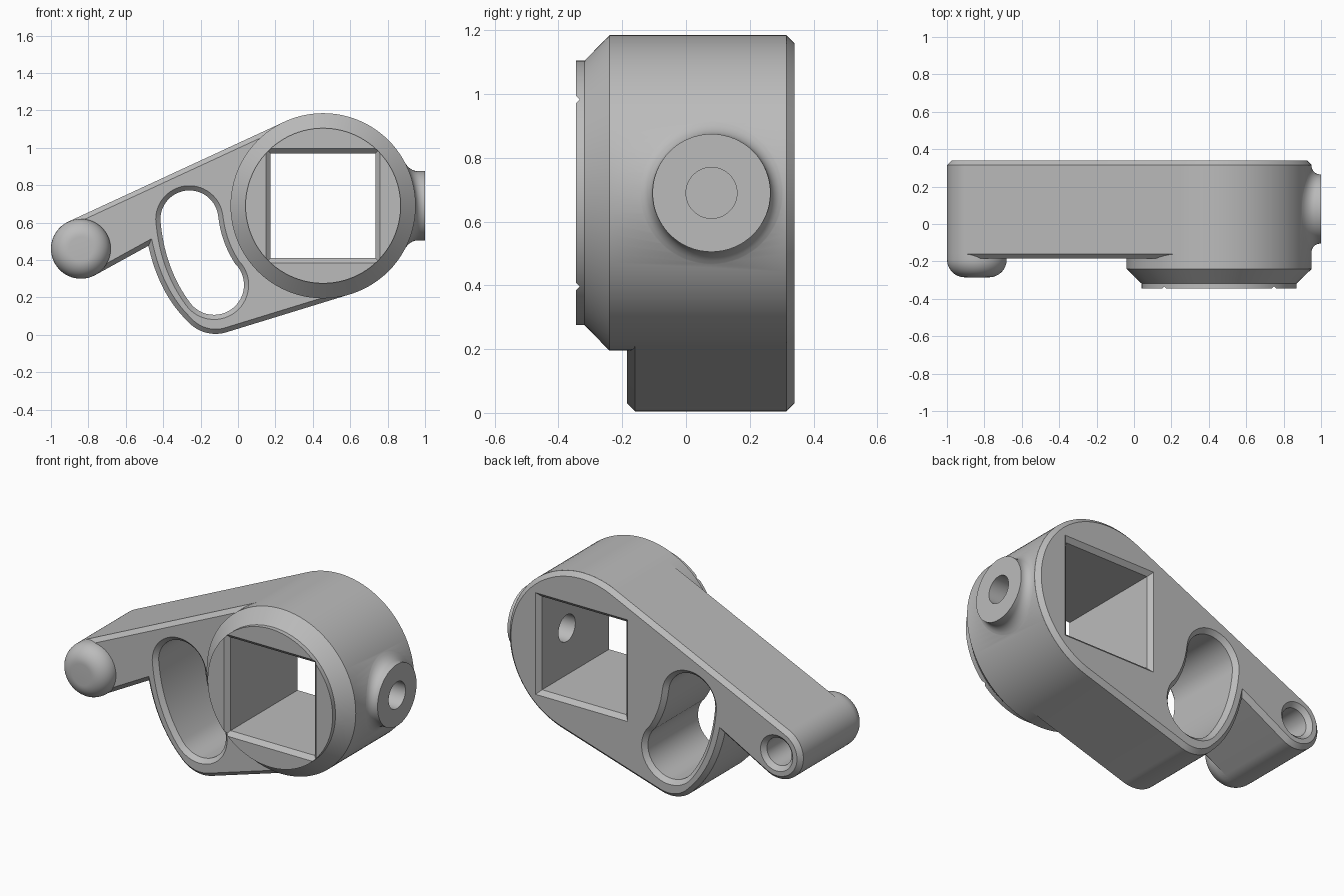
import bpy, bmesh, math
from mathutils import Vector

if "Cube" in bpy.data.objects:
    bpy.data.objects.remove(bpy.data.objects["Cube"])

grey = bpy.data.materials.new("plain grey")
grey.use_nodes = True
COLOUR = (0.5, 0.5, 0.5, 1)
grey.diffuse_color = COLOUR
grey.node_tree.nodes["Principled BSDF"].inputs["Base Color"].default_value = COLOUR

HUB = Vector((0.455, 0.69))
TIP = Vector((-0.84, 0.46))
HUB_R, TIP_R = 0.495, 0.16
FRONT, BACK, CH = -0.185, 0.34, 0.025


def arc(c, r, a0, a1, n=32):
    angles = [math.radians(a0 + (a1 - a0) * i / n) for i in range(n + 1)]
    return [Vector((c[0] + r * math.cos(a), c[1] + r * math.sin(a))) for a in angles]


def circle(c, r, n=96):
    return arc(c, r, 0, 360, n)[:-1]


def curve(p0, p1, p2, n=16):
    p0, p1, p2 = Vector(p0), Vector(p1), Vector(p2)
    ts = [i / n for i in range(n + 1)]
    return [p0 * (1 - t) ** 2 + p1 * 2 * t * (1 - t) + p2 * t * t for t in ts]


def clean(points):
    out = []
    for p in points:
        if not out or (p - out[-1]).length > 0.003:
            out.append(p)
    if (out[0] - out[-1]).length < 0.003:
        out.pop()
    return out


def offset(points, d):
    # Move a counter-clockwise outline outward by d with mitred corners
    out = []
    for i, p in enumerate(points):
        a = (p - points[i - 1]).normalized()
        b = (points[(i + 1) % len(points)] - p).normalized()
        na, nb = Vector((a.y, -a.x)), Vector((b.y, -b.x))
        out.append(p + (na + nb) * (d / (1 + na.dot(nb))))
    return out


def skin(name, rings):
    # Closed solid through a list of rings
    bm = bmesh.new()
    vs = [[bm.verts.new(co) for co in ring] for ring in rings]
    n = len(vs[0])
    for lo, hi in zip(vs, vs[1:]):
        for i in range(n):
            j = (i + 1) % n
            bm.faces.new((lo[i], lo[j], hi[j], hi[i]))
    bm.faces.new(vs[0][::-1])
    bm.faces.new(vs[-1])
    bmesh.ops.recalc_face_normals(bm, faces=bm.faces)
    mesh = bpy.data.meshes.new(name)
    bm.to_mesh(mesh)
    bm.free()
    mesh.materials.append(grey)
    obj = bpy.data.objects.new(name, mesh)
    bpy.context.collection.objects.link(obj)
    return obj


def loft(name, outline, steps):
    # Steps are (y, outward offset)
    return skin(name, [[(p.x, y, p.y) for p in offset(outline, d)] for y, d in steps])


def combine(body, other, operation):
    other.hide_render = True
    mod = body.modifiers.new("join", "BOOLEAN")
    mod.operation, mod.object, mod.solver = operation, other, "EXACT"
    bpy.context.view_layer.objects.active = body
    bpy.ops.object.modifier_apply(modifier=mod.name)
    bpy.data.objects.remove(other)


# Lever plate, including the hub outline
span = TIP - HUB
lean = math.degrees(math.atan2(-span.y, -span.x) + math.asin((HUB_R - TIP_R) / span.length))
top = 90 + lean
foot = (-0.12, 0.205)
corner = (-0.479, 0.476)
outline = clean(
    arc(HUB, HUB_R - 0.0005, -72.9, top, 64)
    + arc(TIP, TIP_R, top, 298.5)
    + curve(corner, (-0.424, 0.224), (-0.273, 0.076))
    + arc(foot, 0.2, 220, 287.1, 16))
body = loft("lever_body", outline,
            [(FRONT, -CH), (FRONT + CH, 0), (BACK - CH, 0), (BACK, -CH)])

# Hub barrel with front cone and lip
hub = loft("hub", circle(HUB, HUB_R),
           [(-0.345, -0.08), (-0.318, -0.08), (-0.24, 0), (BACK - CH - 0.0005, 0)])
combine(body, hub, "UNION")

# Rounded button on the lever tip
R = 0.095
steps = [(FRONT + CH + 0.001, 0)]
for i in range(13):
    a = math.pi / 2 * i / 12
    steps.append((-0.19 - R * math.sin(a), -R * (1 - math.cos(a))))
combine(body, loft("tip_button", circle(TIP, TIP_R - 0.0005, 64), steps), "UNION")

# Side boss with a fillet that follows the barrel
BOSS = Vector((0.08, HUB.y))
FIL = 0.045


def surface_x(z):
    return HUB.x + math.sqrt(HUB_R ** 2 - (z - HUB.y) ** 2)


def boss_ring(r, height=None, x=None):
    return [(surface_x(p.y) + height if x is None else x, p.x, p.y)
            for p in circle(BOSS, r, 64)]


rings = [boss_ring(0.185 + FIL, x=0.84), boss_ring(0.185 + FIL, -0.002)]
for i in range(1, 9):
    a = math.pi / 2 * i / 8
    rings.append(boss_ring(0.185 + FIL * (1 - math.sin(a)), FIL * (1 - math.cos(a))))
rings.append(boss_ring(0.185, x=1.0))
combine(body, skin("side_boss", rings), "UNION")

# Square bore with flared mouths
h = 0.28
square = [HUB + Vector(c) for c in ((-h, -h), (h, -h), (h, h), (-h, h))]
combine(body, loft("square_bore", square,
                   [(-0.365, 0.045), (-0.32, 0), (BACK - CH, 0), (BACK + CH, 2 * CH)]),
        "DIFFERENCE")

# Kidney-shaped slot hugging the hub
slot = clean(
    arc((-0.26, 0.617), 0.155, 5.8, 180)
    + curve((-0.415, 0.617), (-0.395, 0.36), (-0.259, 0.175))
    + arc((-0.128, 0.267), 0.16, 215, 396)
    + arc(HUB, 0.563, 216, 185.8, 16))
combine(body, loft("slot", slot, [(FRONT - CH, 2 * CH), (FRONT + CH, 0),
                                  (BACK - CH, 0), (BACK + CH, 2 * CH)]), "DIFFERENCE")

# Blind hole behind the tip
combine(body, loft("tip_hole", circle(TIP, 0.082, 48),
                   [(0.0, 0), (BACK - CH, 0), (BACK + CH, 2 * CH)]), "DIFFERENCE")

# Screw hole through the boss into the bore
combine(body, skin("screw_hole", [boss_ring(0.08, x=0.6), boss_ring(0.08, x=1.1)]),
        "DIFFERENCE")

bpy.ops.object.select_all(action="DESELECT")
body.select_set(True)
bpy.context.view_layer.objects.active = body
bpy.ops.object.shade_smooth_by_angle(angle=math.radians(30))
